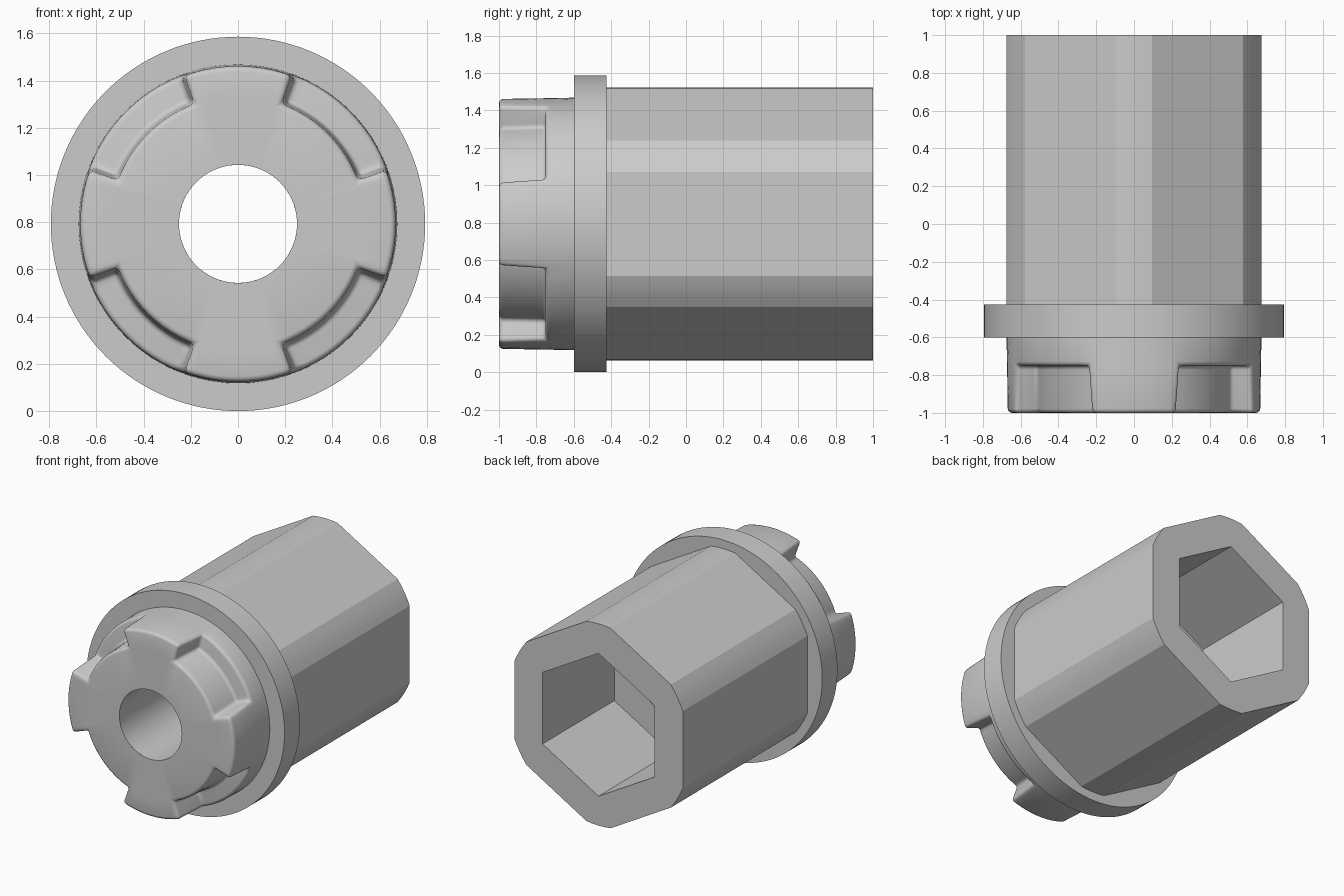
import bpy, bmesh, math
from math import cos, sin, radians as rad

cube = bpy.data.objects.get("Cube")
if cube:
    bpy.data.objects.remove(cube, do_unlink=True)

R = 0.793                      # flange radius = height of the axis

mat = bpy.data.materials.new("plain grey")
mat.use_nodes = True
grey = (0.6, 0.6, 0.6, 1)
mat.diffuse_color = grey
mat.node_tree.nodes["Principled BSDF"].inputs["Base Color"].default_value = grey


def polar(bm, r, deg, y):
    return bm.verts.new((r * cos(rad(deg)), y, R + r * sin(rad(deg))))


def bridge(bm, a, b):
    """Quads between two closed rings of equal length."""
    n = len(a)
    for i in range(n):
        j = (i + 1) % n
        bm.faces.new((a[i], a[j], b[j], b[i]))


def finish(bm, name, angle, bevel=0):
    bmesh.ops.recalc_face_normals(bm, faces=bm.faces)
    mesh = bpy.data.meshes.new(name)
    bm.to_mesh(mesh)
    bm.free()
    obj = bpy.data.objects.new(name, mesh)
    bpy.context.collection.objects.link(obj)
    mesh.materials.append(mat)
    bpy.ops.object.select_all(action="DESELECT")
    obj.select_set(True)
    bpy.context.view_layer.objects.active = obj
    if bevel:
        mod = obj.modifiers.new("rounded_edges", "BEVEL")
        mod.width = bevel
        mod.segments = 3
        mod.limit_method = "ANGLE"
        mod.angle_limit = rad(35)
        bpy.ops.object.modifier_apply(modifier=mod.name)
    bpy.ops.object.shade_smooth_by_angle(angle=rad(angle))
    return obj


# Flange: plain ring between hub and body
bm = bmesh.new()
rings = [[polar(bm, r, i * 360 / 128, y) for i in range(128)]
         for r, y in ((0.6, -0.6), (R, -0.6), (R, -0.425), (0.6, -0.425))]
for a, b in zip(rings, rings[1:]):
    bridge(bm, a, b)
finish(bm, "flange", 30)

# Hub: four lugs separated by four notches, drafted walls
bm = bmesh.new()
EDGE, DRAFT = 21.3, 1.5        # lug half angle at its base, and narrowing
LUG, NOTCH = 10, 12            # steps per lug and per notch
columns = []
for q in range(4):
    for i in range(LUG + NOTCH):
        if i <= LUG:
            t = 2 * i / LUG - 1
            low, top = EDGE * t, (EDGE - DRAFT) * t
        else:
            u = (i - LUG) / NOTCH
            low = EDGE + (90 - 2 * EDGE) * u
            top = EDGE - DRAFT + (90 - 2 * EDGE + 2 * DRAFT) * u
        low, top = low + 90 * q, top + 90 * q
        col = {"bore": polar(bm, 0.25, top, -1),
               "core": polar(bm, 0.54, top, -1),
               "rim": polar(bm, 0.672, low, -0.75),
               "base": polar(bm, 0.675, low, -0.6)}
        if i <= LUG:
            col["tip"] = polar(bm, 0.668, top, -1)
        if i == 0 or i >= LUG:
            col["root"] = polar(bm, 0.552, low, -0.75)
        columns.append((i, col))
for k, (i, a) in enumerate(columns):
    b = columns[(k + 1) % len(columns)][1]
    mid = "tip" if i < LUG else "root"
    path = ["bore", "core", mid, "rim", "base"]
    for s, e in zip(path, path[1:]):
        bm.faces.new((a[s], a[e], b[e], b[s]))
    if i in (0, LUG):          # side wall of the lug
        bm.faces.new((a["core"], a["tip"], a["rim"], a["root"]))
finish(bm, "lugged_hub", 40, 0.022)

# Body: hexagonal sleeve with rounded corners, hex socket and bore
bm = bmesh.new()
ARC, HALF = 4, 7.6             # steps and half angle of a rounded corner
BACK, FLOOR, STEPS = 1.0, 0.18, 12
outline = [30 + 60 * k + HALF * (2 * s / ARC - 1)
           for k in range(6) for s in range(ARC + 1)]
front = [polar(bm, 0.73, d, -0.43) for d in outline]
back = [polar(bm, 0.73, d, BACK) for d in outline]
bridge(bm, front, back)
mouth = [polar(bm, 0.517, 30 + 60 * k, BACK) for k in range(6)]
floor = [polar(bm, 0.517, 30 + 60 * k, FLOOR) for k in range(6)]
bridge(bm, mouth, floor)
bore_in, bore_out = ([polar(bm, 0.25, 30 + i * 60 / STEPS, y)
                      for i in range(6 * STEPS)] for y in (FLOOR, -1))
bridge(bm, bore_in, bore_out)
for k in range(6):             # back rim and socket floor, one sector at a time
    j = (k + 1) % 6
    start = k * (ARC + 1) + ARC // 2
    edge = [back[(start + s) % len(back)] for s in range(ARC + 2)]
    bm.faces.new([mouth[k]] + edge + [mouth[j]])
    edge = [bore_in[(k * STEPS + s) % len(bore_in)] for s in range(STEPS + 1)]
    bm.faces.new([floor[k]] + edge + [floor[j]])
finish(bm, "hex_socket_body", 20)
